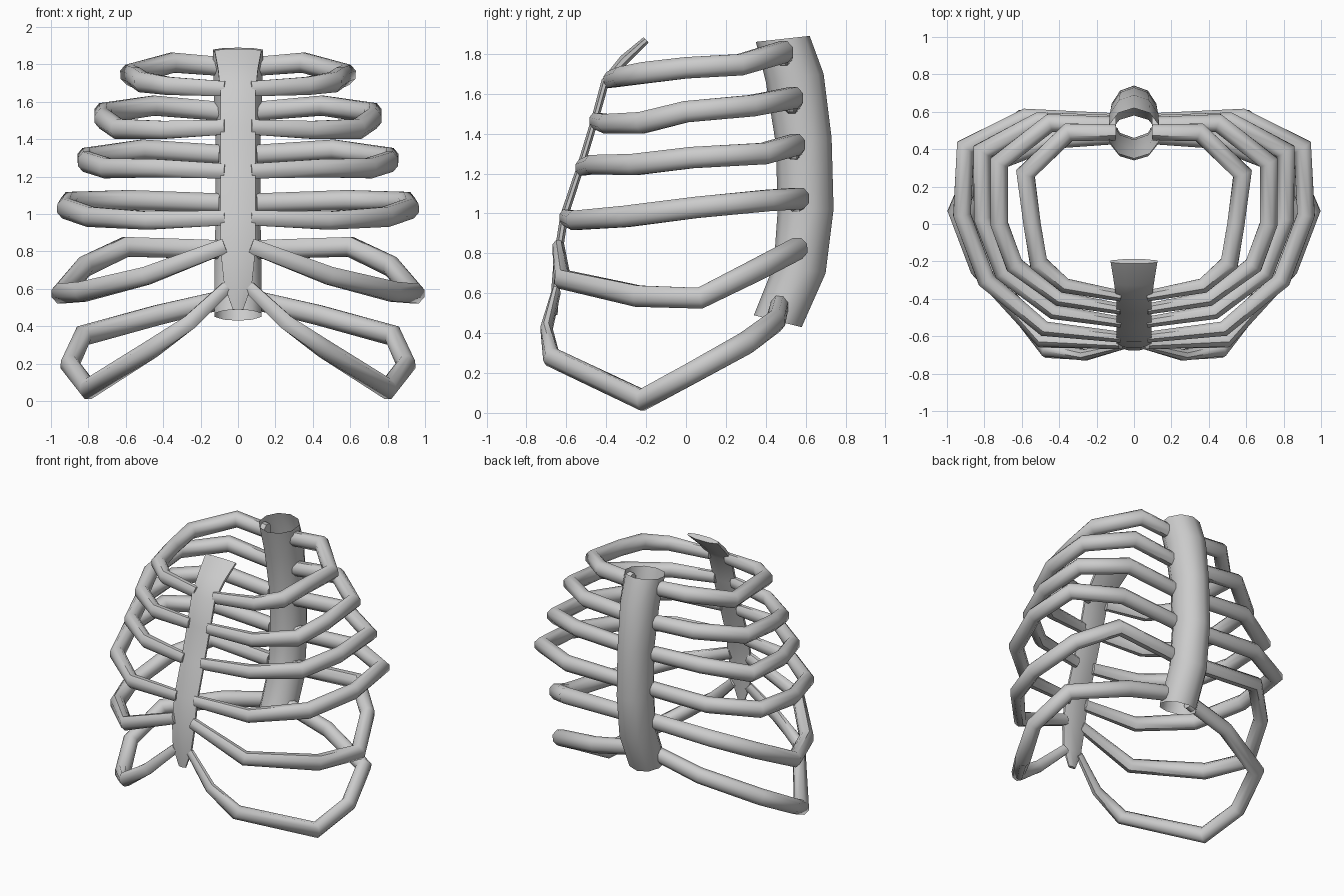
import bpy, bmesh, math
from mathutils import Vector

if "Cube" in bpy.data.objects:
    bpy.data.objects.remove(bpy.data.objects["Cube"])


def loft(name, rings, caps=True, mirror=False):
    """Skin a list of equal-length point rings into a tube."""
    bm = bmesh.new()
    vs = [[bm.verts.new(p) for p in r] for r in rings]
    n = len(rings[0])
    for a, b in zip(vs, vs[1:]):
        for i in range(n):
            j = (i + 1) % n
            bm.faces.new((a[i], a[j], b[j], b[i]))
    if caps:
        bm.faces.new(vs[0])
        bm.faces.new(vs[-1])
    bmesh.ops.recalc_face_normals(bm, faces=bm.faces)
    me = bpy.data.meshes.new(name)
    bm.to_mesh(me)
    bm.free()
    ob = bpy.data.objects.new(name, me)
    bpy.context.collection.objects.link(ob)
    if mirror:
        ob.modifiers.new("mirror", 'MIRROR').use_mirror_merge = False
    bpy.context.view_layer.objects.active = ob
    ob.select_set(True)
    bpy.ops.object.shade_smooth_by_angle(angle=math.radians(50))
    ob.select_set(False)
    return ob


def sweep(path, radii, up, sides=8):
    """Mitred elliptical rings along a path; radii = (sideways, upward)."""
    pts = [Vector(p) for p in path]
    rings = []
    for i, p in enumerate(pts):
        d0 = (p - pts[max(i - 1, 0)]).normalized()
        d1 = (pts[min(i + 1, len(pts) - 1)] - p).normalized()
        t = (d0 + d1).normalized()
        miter = min(1.3, 1 / max(t.dot(d0 if i else d1), 0.5))
        s = t.cross(Vector(up)).normalized()
        u = s.cross(t)
        a, b = radii[i]
        rings.append([p + s * (a * miter * math.cos(k)) + u * (b * math.sin(k))
                      for k in (2 * math.pi * (j + .5) / sides for j in range(sides))])
    return rings


# Spine: open, bowed tube given as (z front, y front, z back, y back, half width)
spine = [(1.86, .35, 1.89, .62, .135), (1.66, .40, 1.70, .69, .13),
         (1.35, .45, 1.38, .73, .12), (1.02, .46, 1.02, .74, .12),
         (.74, .44, .70, .70, .125), (.49, .34, .43, .58, .125)]
rings = []
for zf, yf, zb, yb, w in spine:
    ring = []
    for j in range(10):
        k = 2 * math.pi * j / 10
        f = .5 + .5 * math.cos(k)
        ring.append((w * 1.05 * math.sin(k), yf + (yb - yf) * f, zf + (zb - zf) * f))
    rings.append(ring)
loft("spine", rings, caps=False)

# Breastbone: thin curved plate, flared at the top, pointed at the bottom
sternum = [(0, -.20, 1.87), (0, -.31, 1.77), (0, -.405, 1.66), (0, -.46, 1.46), (0, -.53, 1.23),
           (0, -.61, .99), (0, -.64, .80), (0, -.655, .62), (0, -.655, .49)]
plate = [(.135, .02), (.115, .028), (.10, .022), (.10, .02), (.10, .02),
         (.10, .022), (.10, .022), (.08, .022), (.03, .012)]
loft("breastbone", sweep(sternum, plate, (0, -1, 0)))

# Ribs: paths from spine round to breastbone, mirrored across x
ribs = [
    [(.10, .49, 1.79), (.35, .49, 1.81), (.58, .27, 1.745), (.545, 0, 1.73),
     (.51, -.21, 1.705), (.37, -.33, 1.685), (.07, -.385, 1.67)],
    [(.10, .53, 1.55), (.45, .54, 1.58), (.72, .33, 1.54), (.72, 0, 1.51),
     (.64, -.22, 1.455), (.40, -.40, 1.45), (.07, -.455, 1.465)],
    [(.10, .54, 1.32), (.51, .55, 1.345), (.81, .39, 1.30), (.81, .03, 1.28),
     (.70, -.26, 1.245), (.43, -.47, 1.245), (.07, -.525, 1.23)],
    [(.10, .55, 1.06), (.58, .57, 1.075), (.90, .41, 1.065), (.92, .05, 1.03),
     (.79, -.30, .985), (.48, -.56, .965), (.07, -.605, .98)],
    [(.10, .53, .81), (.60, .56, .825), (.82, .36, .72), (.945, .07, .575),
     (.83, -.24, .585), (.49, -.62, .67), (.07, -.64, .83)],
    [(.09, .47, .54), (.43, .45, .46), (.83, .30, .35), (.90, .02, .195),
     (.80, -.22, .065), (.46, -.675, .28), (.26, -.70, .42), (.06, -.65, .61)],
]
for i, path in enumerate(ribs):
    taper = [.95, 1, 1, 1, 1, .9, .75, .6][:len(path)]
    sizes = [(.050 * k ** 1.6, .058 * k) for k in taper]
    loft("rib_pair_%d" % (i + 1), sweep(path, sizes, (0, 0, 1)), mirror=True)
